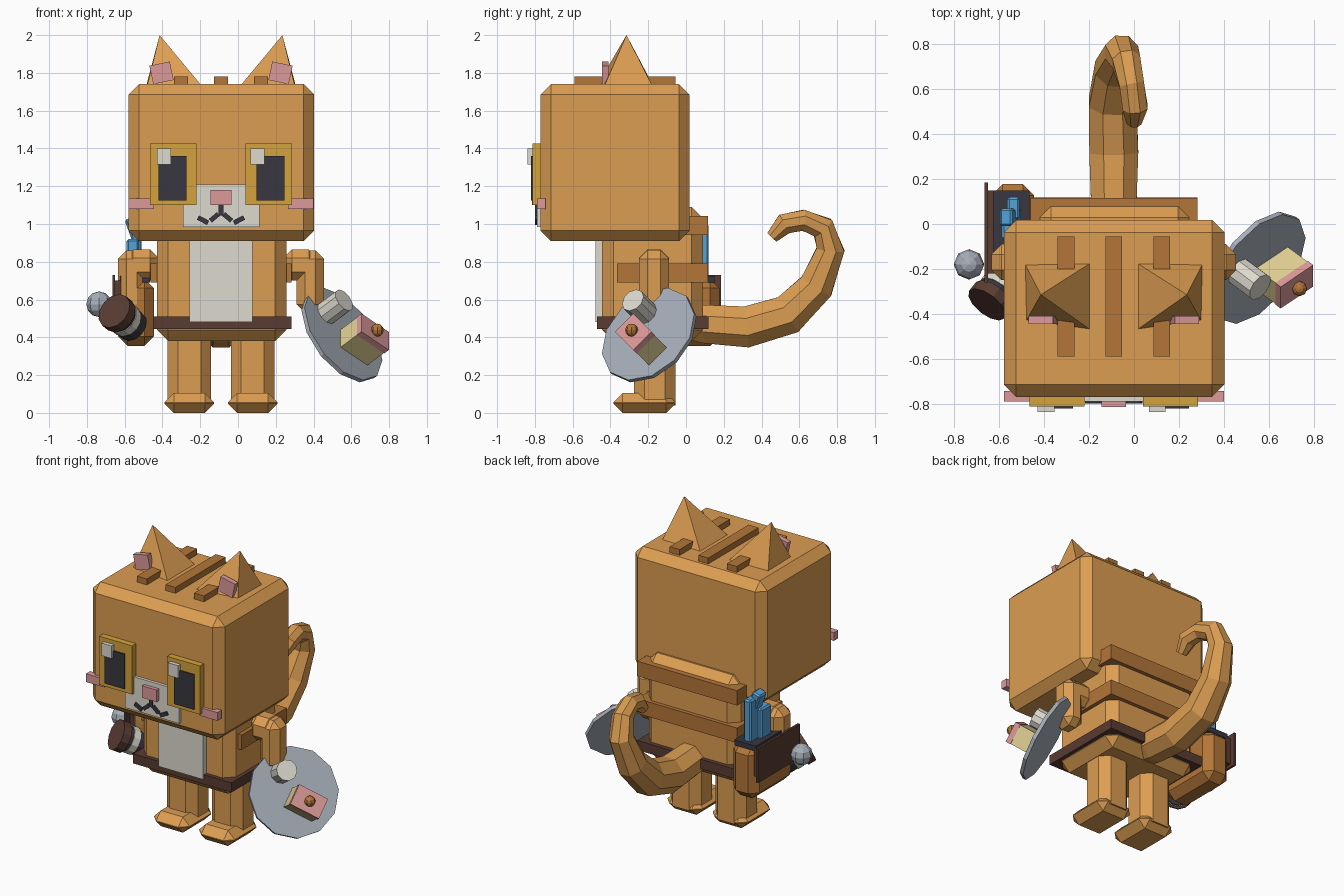
import bpy, bmesh, math
from mathutils import Vector, Matrix

if "Cube" in bpy.data.objects:
    bpy.data.objects.remove(bpy.data.objects["Cube"])

CX = -0.09  # symmetry line of the body


def mat(name, r, g, b):
    m = bpy.data.materials.new(name)
    m.diffuse_color = (r, g, b, 1)
    m.use_nodes = True
    m.node_tree.nodes["Principled BSDF"].inputs["Base Color"].default_value = m.diffuse_color
    return m


ORANGE = mat("orange fur", .72, .34, .085)
STRIPE = mat("dark orange", .45, .18, .04)
WHITE = mat("off white", .72, .70, .62)
YELLOW = mat("eye yellow", .66, .36, .045)
DARK = mat("near black", .04, .037, .05)
PINK = mat("pink", .72, .32, .32)
BROWN = mat("leather brown", .10, .045, .032)
BLUE = mat("cloth blue", .09, .36, .68)
GREY = mat("plate grey", .38, .42, .48)
CREAM = mat("cream", .76, .64, .30)


def finish(name, bm, m, matrix=None):
    if matrix:
        bm.transform(matrix)
    bmesh.ops.recalc_face_normals(bm, faces=bm.faces)
    me = bpy.data.meshes.new(name)
    bm.to_mesh(me)
    bm.free()
    me.materials.append(m)
    ob = bpy.data.objects.new(name, me)
    bpy.context.collection.objects.link(ob)
    return ob


def box(name, m, x, y, z, bevel=0, matrix=None, vertical=False):
    """Box from ranges; optional chamfer on all edges or only the vertical ones."""
    bm = bmesh.new()
    bmesh.ops.create_cube(bm, size=1)
    for v in bm.verts:
        v.co = [r[0] + (c + .5) * (r[1] - r[0]) for c, r in zip(v.co, (x, y, z))]
    if bevel:
        edges = [e for e in bm.edges if not vertical
                 or abs(e.verts[0].co.z - e.verts[1].co.z) > .01]
        bmesh.ops.bevel(bm, geom=edges, offset=bevel, segments=1, affect='EDGES')
    return finish(name, bm, m, matrix)


def centred(name, m, c, size, rot_y=0, bevel=0):
    mx = Matrix.Translation(c) @ Matrix.Rotation(math.radians(rot_y), 4, 'Y')
    return box(name, m, *[(-s / 2, s / 2) for s in size], bevel, mx)


def cylinder(name, m, r, z0, z1, matrix, sides=12):
    bm = bmesh.new()
    bmesh.ops.create_cone(bm, cap_ends=True, segments=sides, radius1=r, radius2=r,
                          depth=z1 - z0, matrix=Matrix.Translation((0, 0, (z0 + z1) / 2)))
    return finish(name, bm, m, matrix)


def ball(name, m, r, c):
    bm = bmesh.new()
    bmesh.ops.create_uvsphere(bm, u_segments=8, v_segments=6, radius=r)
    return finish(name, bm, m, Matrix.Translation(c))


def mir(s, a, b):
    """x range measured from the symmetry line, on side s."""
    return tuple(sorted((CX + s * a, CX + s * b)))


# head with top stripes
box("head", ORANGE, (-.58, .403), (-.77, .018), (.91, 1.74), .055)
for i in (-1, 0, 1):
    box("head_stripe", STRIPE, (CX + i * .213 - .037, CX + i * .213 + .037),
        (-.59, -.055), (1.72, 1.78))

# torso, bands, belly and belt
box("torso", ORANGE, (-.43, .256), (-.445, .09), (.38, 1.09), .06)
for z in (.69, .942):
    box("body_band", STRIPE, (-.462, .282), (-.365, .116), (z, z + .1))
box("belly", WHITE, (-.256, .077), (-.48, -.42), (.48, .95))
box("belt", BROWN, (-.45, .282), (-.472, .118), (.445, .51))

# face centre
box("muzzle", WHITE, (-.29, .115), (-.79, -.75), (.985, 1.21))
box("nose", PINK, (-.145, -.035), (-.815, -.77), (1.10, 1.18))
box("mouth_middle", DARK, (-.102, -.078), (-.8, -.78), (1.045, 1.10))

# paired parts
for s in (-1, 1):
    # ears
    bm = bmesh.new()
    base = [(.105, -.175), (.395, -.18), (.39, -.43), (.105, -.47)]
    ring = [bm.verts.new((CX + s * a, y, 1.735)) for a, y in base]
    tip = bm.verts.new((CX + s * .325, -.315, 2.0))
    bm.faces.new(ring)
    for i in range(4):
        bm.faces.new((ring[i], ring[(i + 1) % 4], tip))
    finish("ear", bm, ORANGE)
    centred("inner_ear", PINK, (CX + s * .315, -.428, 1.80), (.11, .035, .1), s * 12)
    # eyes
    box("eye", YELLOW, mir(s, .13, .375), (-.812, -.76), (1.10, 1.427))
    px = -.42 if s < 0 else .098
    box("pupil", DARK, (px, px + .148), (-.821, -.8), (1.125, 1.36))
    hx = -.43 if s < 0 else .066
    box("eye_glint", WHITE, (hx, hx + .075), (-.838, -.8), (1.315, 1.40))
    # cheeks and mouth corners
    box("cheek", PINK, mir(s, .355, .49), (-.79, -.745), (1.08, 1.135))
    centred("mouth_inner", DARK, (CX + s * .035, -.79, 1.035), (.055, .02, .025), s * 40)
    centred("mouth_outer", DARK, (CX + s * .095, -.79, 1.02), (.06, .02, .025), -s * 28)
    # legs and feet
    box("leg", ORANGE, mir(s, .052, .283), (-.275, -.055), (.04, .42), .055, None, True)
    box("foot", ORANGE, mir(s, .036, .3), (-.385, -.055), (0, .105), .05)
    # arms
    box("shoulder", ORANGE, mir(s, .33, .51), (-.25, -.09), (.70, .865), .045)
    box("arm", ORANGE, mir(s, .40, .545), (-.25, -.09), (.53, .86), .045)

# tail: octagonal rings along a curling path (x, y, z, radius)
path = [(-.09, .02, .48, .10), (-.09, .10, .47, .11), (-.09, .32, .455, .118),
        (-.095, .54, .52, .115), (-.08, .69, .67, .10), (-.055, .765, .865, .08),
        (-.035, .725, .98, .068), (-.01, .62, 1.02, .06), (.005, .52, 1.0, .06),
        (0, .455, .93, .036)]
bm = bmesh.new()
rings = []
for i, p in enumerate(path):
    a, b = path[max(i - 1, 0)], path[min(i + 1, len(path) - 1)]
    t = (Vector(b[:3]) - Vector(a[:3])).normalized()
    side = (Vector((1, 0, 0)) - t * t.x).normalized()
    up = t.cross(side)
    rings.append([bm.verts.new(Vector(p[:3]) + p[3] * (side * math.cos(k) + up * math.sin(k)))
                  for k in [math.pi * (j + .5) / 4 for j in range(8)]])
for r0, r1 in zip(rings, rings[1:]):
    for j in range(8):
        bm.faces.new((r0[j], r0[(j + 1) % 8], r1[(j + 1) % 8], r1[j]))
bm.faces.new(rings[0])
bm.faces.new(rings[-1])
finish("tail", bm, ORANGE)

# side bag with flap, button and cloth
box("bag", STRIPE, (-.635, -.445), (-.25, .178), (.355, .71), .05)
box("bag_top", DARK, (-.625, -.465), (-.22, .15), (.69, .725))
box("bag_flap", BROWN, (-.665, -.65), (-.26, .185), (.5, .73))
box("bag_flap_link", BROWN, (-.655, -.61), (-.22, .15), (.52, .70))
ball("bag_button", GREY, .068, (-.735, -.18, .575))
box("cloth_tall", BLUE, (-.565, -.51), (.02, .12), (.70, 1.0), .01)
box("cloth_short", BLUE, (-.59, -.525), (-.07, .04), (.70, .92), .01)
centred("cloth_fold", BLUE, (-.55, .03, .97), (.06, .08, .13), -20, .01)

# flask held in the left hand
axis = Vector((-.55, -.7, .45)).normalized()
flask = Matrix.Translation((-.57, -.25, .47)) @ axis.to_track_quat('Z', 'Y').to_matrix().to_4x4()
for name, m, r, z0, z1 in (("flask_base", DARK, .085, -.03, .03), ("flask_ring", WHITE, .09, .03, .075),
                           ("flask_band", DARK, .085, .075, .1), ("flask_cap", BROWN, .1, .1, .155)):
    cylinder(name, m, r, z0, z1, flask)

# tilted serving plate with cup and cake
n = Vector((.69, -.512, .512)).normalized()
v = Vector((0, -1, -1)).normalized()
u = v.cross(n)


def on_plate(p):
    m = Matrix((u, v, n)).transposed().to_4x4()
    m.translation = Vector(p)
    return m


cylinder("plate", GREY, .285, -.012, .012, on_plate((.55, -.195, .412)))
cylinder("cup", WHITE, .066, 0, .14, on_plate((.465, -.21, .525)), 10)
cake = on_plate((.612, -.195, .345))
box("cake", CREAM, (-.098, .098), (-.066, .066), (0, .13), 0, cake)
box("cake_icing", PINK, (-.1, .1), (-.068, .068), (.13, .165), 0, cake)
ball("cake_berry", STRIPE, .034, cake @ Vector((0, 0, .182)))
